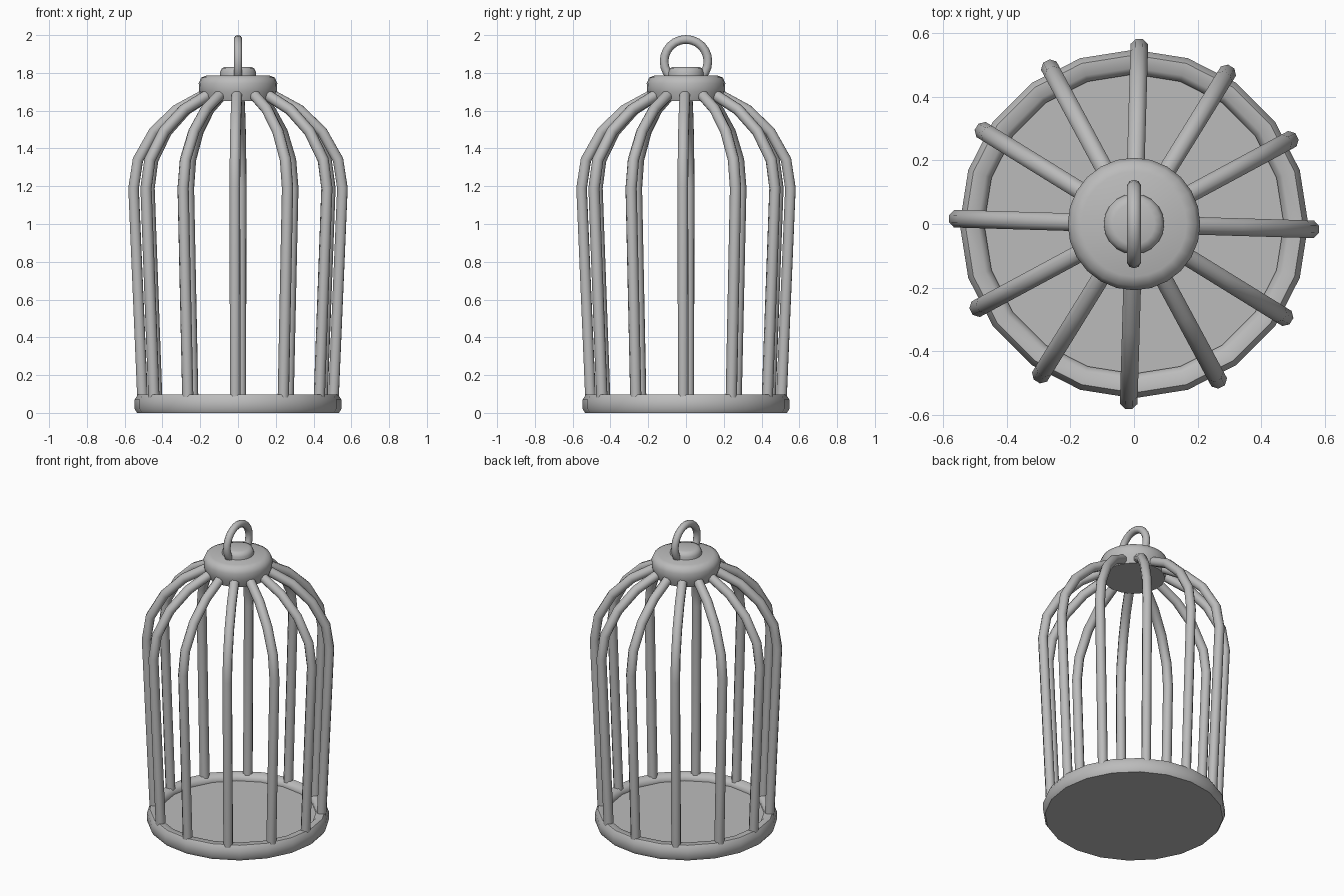
import bpy, math
from mathutils import Vector

old = bpy.data.objects.get("Cube")
if old:
    bpy.data.objects.remove(old, do_unlink=True)

metal = bpy.data.materials.new("grey_metal")
metal.use_nodes = True
GREY = (0.5, 0.5, 0.5, 1)
metal.diffuse_color = GREY
metal.node_tree.nodes["Principled BSDF"].inputs["Base Color"].default_value = GREY


def finish(obj, name, angle=50):
    obj.name = name
    obj.data.materials.append(metal)
    bpy.ops.object.select_all(action='DESELECT')
    obj.select_set(True)
    bpy.context.view_layer.objects.active = obj
    bpy.ops.object.shade_smooth_by_angle(angle=math.radians(angle))
    return obj


def make(name, verts, faces, angle=50):
    mesh = bpy.data.meshes.new(name)
    mesh.from_pydata(verts, [], faces)
    obj = bpy.data.objects.new(name, mesh)
    bpy.context.collection.objects.link(obj)
    return finish(obj, name, angle)


def lathe(name, profile, sides):
    """Turn a radius/height profile about z, with flat caps at both ends."""
    verts = [(r * math.cos(math.tau * i / sides), r * math.sin(math.tau * i / sides), z)
             for r, z in profile for i in range(sides)]
    faces = [(k * sides + i, k * sides + (i + 1) % sides,
              (k + 1) * sides + (i + 1) % sides, (k + 1) * sides + i)
             for k in range(len(profile) - 1) for i in range(sides)]
    faces.append(tuple(reversed(range(sides))))
    faces.append(tuple(range(len(verts) - sides, len(verts))))
    return make(name, verts, faces)


def bar(name, path, angle, radius=0.03, sides=8):
    """Sweep a round section along a radius/height path turned to an angle."""
    out = Vector((math.cos(angle), math.sin(angle), 0))
    side = Vector((-math.sin(angle), math.cos(angle), 0))
    up = Vector((0, 0, 1))
    pts = [out * r + up * z for r, z in path]
    verts = []
    for k, p in enumerate(pts):
        tangent = Vector()
        if k > 0:
            tangent += (p - pts[k - 1]).normalized()
        if k < len(pts) - 1:
            tangent += (pts[k + 1] - p).normalized()
        normal = side.cross(tangent.normalized())
        for i in range(sides):
            a = math.tau * (i + 0.5) / sides
            verts.append(p + radius * (math.cos(a) * side + math.sin(a) * normal))
    faces = [(k * sides + i, k * sides + (i + 1) % sides,
              (k + 1) * sides + (i + 1) % sides, (k + 1) * sides + i)
             for k in range(len(pts) - 1) for i in range(sides)]
    faces.append(tuple(reversed(range(sides))))
    faces.append(tuple(range(len(verts) - sides, len(verts))))
    return make(name, verts, faces)


# Base tray: flat underside, rounded rim, sunken floor
lathe("base_tray", [(0.535, 0), (0.547, 0.02), (0.547, 0.07), (0.53, 0.098),
                    (0.49, 0.098), (0.47, 0.075), (0.47, 0.06)], 20)

# Twelve bowed bars
bar_path = [(0.505, 0.06), (0.553, 1.19), (0.53, 1.34),
            (0.445, 1.49), (0.325, 1.605), (0.15, 1.7)]
for n in range(12):
    bar(f"bar_{n + 1}", bar_path, math.radians(30 * n - 1.7))

# Crown collar and its knob
lathe("crown_collar", [(0.185, 1.65), (0.205, 1.7), (0.208, 1.745),
                       (0.195, 1.775), (0.165, 1.787)], 24)
lathe("crown_knob", [(0.095, 1.77), (0.095, 1.805), (0.085, 1.825), (0.065, 1.832)], 20)

# Hanging ring, standing in the side plane
bpy.ops.mesh.primitive_torus_add(major_segments=24, minor_segments=10, major_radius=0.116,
                                 minor_radius=0.023, location=(0, 0, 1.861),
                                 rotation=(0, math.pi / 2, 0))
finish(bpy.context.object, "hanging_ring")
